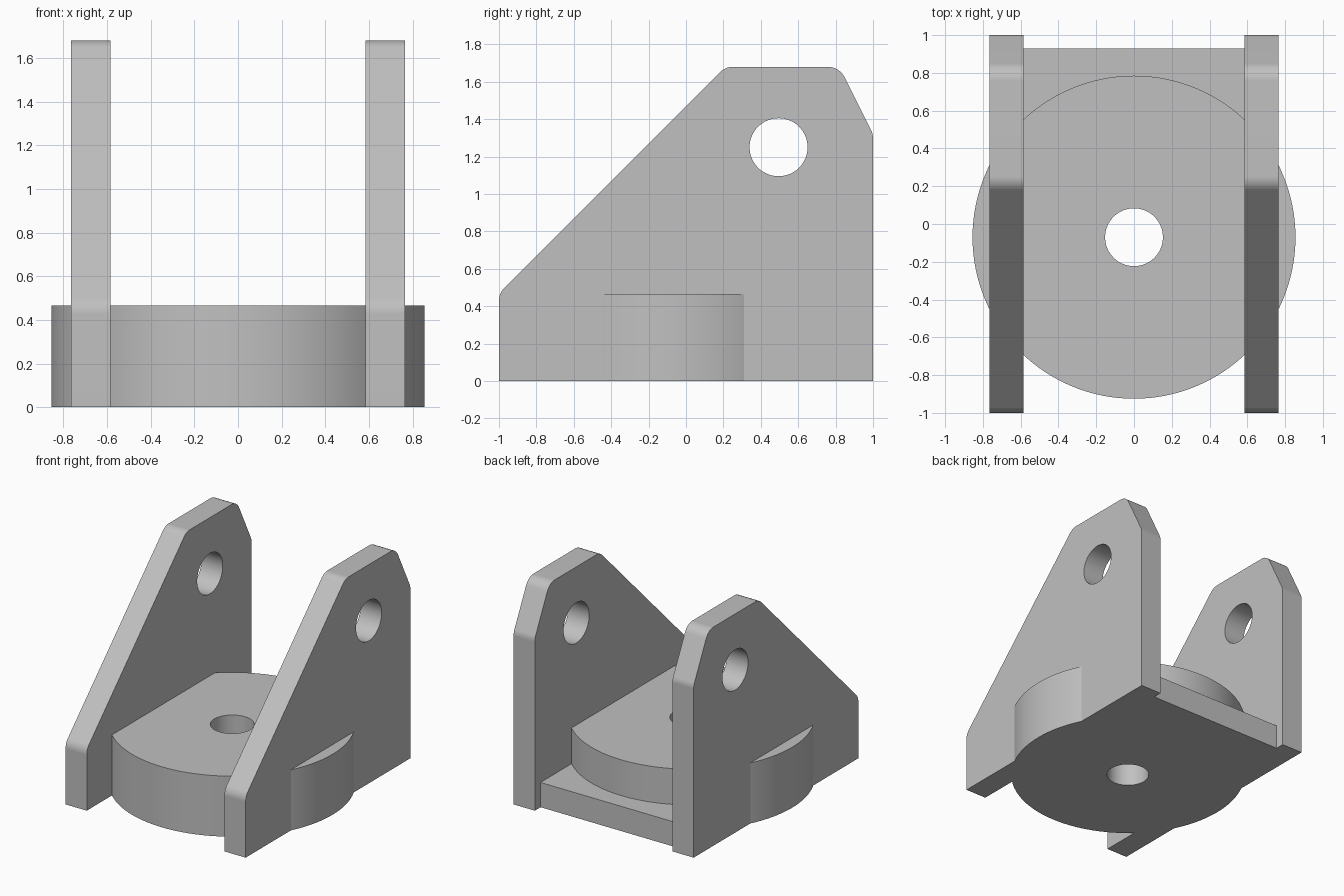
import bpy
import bmesh
import math
from mathutils import Matrix, Vector

cube = bpy.data.objects.get("Cube")
if cube:
    bpy.data.objects.remove(cube, do_unlink=True)

grey = bpy.data.materials.new("plain_grey")
GREY = (0.53, 0.53, 0.53, 1)
grey.diffuse_color = GREY
grey.use_nodes = True
for node in grey.node_tree.nodes:
    if node.type == 'BSDF_PRINCIPLED':
        node.inputs["Base Color"].default_value = GREY


def finish(bm, name):
    bmesh.ops.recalc_face_normals(bm, faces=bm.faces[:])
    mesh = bpy.data.meshes.new(name)
    bm.to_mesh(mesh)
    bm.free()
    mesh.materials.append(grey)
    obj = bpy.data.objects.new(name, mesh)
    bpy.context.collection.objects.link(obj)
    return obj


def cylinder(name, centre, radius, depth, axis='Z'):
    turn = Matrix.Rotation(math.pi / 2, 4, 'Y') if axis == 'X' else Matrix()
    bm = bmesh.new()
    bmesh.ops.create_cone(bm, cap_ends=True, segments=128, radius1=radius, radius2=radius,
                          depth=depth, matrix=Matrix.Translation(centre) @ turn)
    return finish(bm, name)


def box(name, low, high):
    low, high = Vector(low), Vector(high)
    bm = bmesh.new()
    bmesh.ops.create_cube(bm, size=1, matrix=Matrix.Translation((low + high) / 2)
                          @ Matrix.Diagonal((high - low).to_4d()))
    return finish(bm, name)


def rounded(corners, steps=6):
    """Outline with an arc of the given radius at each (y, z, radius) corner."""
    outline = []
    for i, (y, z, r) in enumerate(corners):
        p = Vector((y, z))
        if not r:
            outline.append(p)
            continue
        a = (Vector(corners[i - 1][:2]) - p).normalized()
        b = (Vector(corners[(i + 1) % len(corners)][:2]) - p).normalized()
        half = a.angle(b) / 2
        centre = p + (a + b).normalized() * r / math.sin(half)
        start = p + a * r / math.tan(half) - centre
        sweep = (p + b * r / math.tan(half) - centre).angle_signed(start)
        for k in range(steps + 1):
            outline.append(centre + Matrix.Rotation(sweep * k / steps, 2) @ start)
    return outline


def cheek(name, x0, x1):
    corners = [(-1, 0, 0), (-1, 0.47, 0.1), (0.21, 1.68, 0.1),
               (0.82, 1.68, 0.1), (1, 1.32, 0.1), (1, 0, 0)]
    bm = bmesh.new()
    face = bm.faces.new([bm.verts.new((x0, p.x, p.y)) for p in rounded(corners)])
    grown = bmesh.ops.extrude_face_region(bm, geom=[face])["geom"]
    bmesh.ops.translate(bm, vec=(x1 - x0, 0, 0),
                        verts=[v for v in grown if isinstance(v, bmesh.types.BMVert)])
    return finish(bm, name)


# Round base, rear web and the two upright side plates
bracket = cylinder("clevis_bracket", (0, -0.07, 0.2325), 0.855, 0.465)
web = box("rear_web", (-0.65, 0, 0), (0.65, 0.93, 0.19))
left_cheek = cheek("left_side_plate", 0.585, 0.765)
right_cheek = cheek("right_side_plate", -0.765, -0.585)

# Vertical bore and cross pin hole
bore = cylinder("base_bore_cutter", (0, -0.07, 0.25), 0.153, 2)
pin = cylinder("pin_hole_cutter", (0, 0.495, 1.25), 0.155, 3, 'X')

# Join everything into one solid, then cut the holes
tools = [(web, 'UNION'), (left_cheek, 'UNION'), (right_cheek, 'UNION'),
         (bore, 'DIFFERENCE'), (pin, 'DIFFERENCE')]
for tool, operation in tools:
    tool.hide_render = True
    mod = bracket.modifiers.new(tool.name, 'BOOLEAN')
    mod.operation = operation
    mod.solver = 'EXACT'
    mod.object = tool
bpy.context.view_layer.update()
solid = bpy.data.meshes.new_from_object(bracket.evaluated_get(bpy.context.evaluated_depsgraph_get()))
bracket.modifiers.clear()
bracket.data = solid
solid.materials.clear()
solid.materials.append(grey)
for poly in solid.polygons:
    poly.material_index = 0
for tool, _ in tools:
    bpy.data.objects.remove(tool, do_unlink=True)

# Smooth curves, crisp edges, flat large faces
bpy.ops.object.select_all(action='DESELECT')
bracket.select_set(True)
bpy.context.view_layer.objects.active = bracket
bpy.ops.object.shade_smooth_by_angle(angle=math.radians(25))
weighted = bracket.modifiers.new("even_normals", 'WEIGHTED_NORMAL')
weighted.keep_sharp = True
